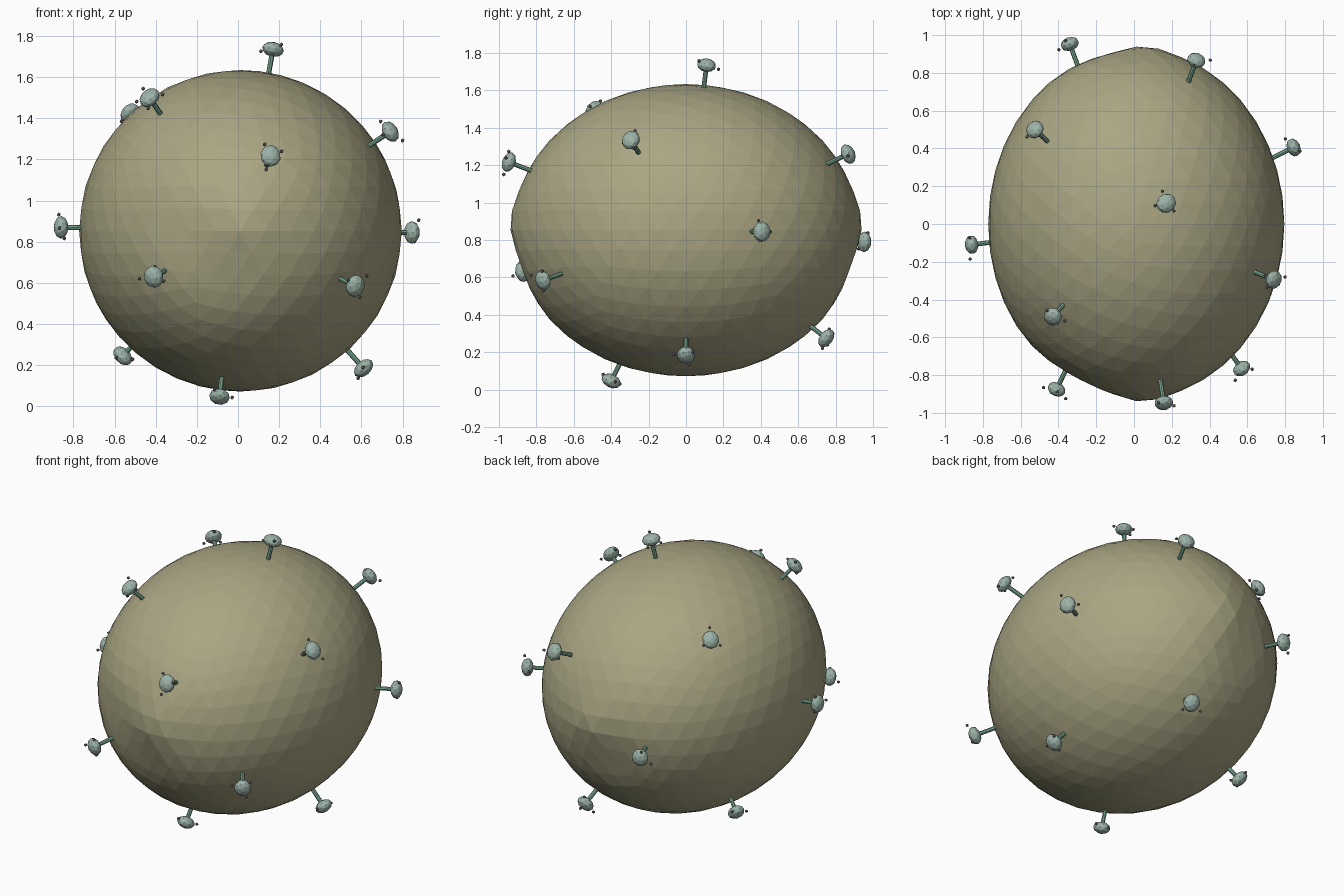
import bpy, bmesh, math, random
from mathutils import Vector, Matrix

if "Cube" in bpy.data.objects:
    bpy.data.objects.remove(bpy.data.objects["Cube"])

random.seed(4)
CENTER = Vector((0.012, 0, 0.853))


def material(name, rgb):
    m = bpy.data.materials.new(name)
    m.diffuse_color = (*rgb, 1)
    m.use_nodes = True
    m.node_tree.nodes["Principled BSDF"].inputs["Base Color"].default_value = m.diffuse_color
    return m


def finish(bm, name, mat):
    me = bpy.data.meshes.new(name)
    bm.to_mesh(me)
    bm.free()
    me.materials.append(mat)
    ob = bpy.data.objects.new(name, me)
    bpy.context.collection.objects.link(ob)
    return ob


def gauss(dx, dz, w):
    return math.exp(-(dx * dx + dz * dz) / (w * w))


# lemon-shaped body: faceted ball stretched along y, small tips and dented lower ends
bm = bmesh.new()
bmesh.ops.create_icosphere(bm, subdivisions=4, radius=1)
for v in bm.verts:
    x, y, z = v.co
    side = math.copysign(1, y)
    stretch = 0.925 + 0.025 * gauss(x - 0.05, z - 0.04, 0.17)
    dent = 0.03 * gauss(x + 0.15, z + 0.25, 0.25) * min(1, abs(y) * 2)
    if y < 0:
        dent += 0.03 * gauss(x + 0.45, z, 0.25) * min(1, -y * 2)
    v.co = CENTER + Vector((x * 0.784, y * stretch - side * dent, z * 0.781))
finish(bm, "body", material("body_olive", (0.40, 0.38, 0.23)))

# centres of the stalk heads
HEADS = [
    (0.17, 0.11, 1.735), (0.74, -0.295, 1.335), (0.845, 0.405, 0.845),
    (0.57, -0.765, 0.585), (0.61, 0.0, 0.185), (-0.09, -0.40, 0.047),
    (-0.56, 0.29, 0.245), (-0.41, -0.875, 0.63), (-0.86, -0.11, 0.87),
    (-0.43, -0.49, 1.50), (-0.525, 0.50, 1.425), (0.158, -0.947, 1.217),
    (0.33, 0.867, 1.26), (-0.34, 0.953, 0.79), (0.19, 0.75, 0.275),
]

stems, heads, beads = bmesh.new(), bmesh.new(), bmesh.new()
for p in HEADS:
    p = Vector(p)
    d = (p - CENTER).normalized()
    place = Matrix.Translation(p) @ d.to_track_quat('Z', 'Y').to_matrix().to_4x4()
    # stem runs from inside the body to the head
    bmesh.ops.create_cone(stems, cap_ends=True, segments=8, radius1=0.0125,
                          radius2=0.0125, depth=0.14,
                          matrix=place @ Matrix.Translation((0, 0, -0.07)))
    # flattened head
    bmesh.ops.create_icosphere(heads, subdivisions=2, radius=1,
                               matrix=place @ Matrix.Diagonal((0.05, 0.055, 0.036, 1)))
    # loose beads around the head
    a = random.uniform(0, 6.28)
    for i in range(3):
        t = a + i * 2.094 + random.uniform(-0.4, 0.4)
        r = random.uniform(0.045, 0.075)
        off = (r * math.cos(t), r * math.sin(t), random.uniform(-0.03, 0.03))
        q = place @ Vector(off)
        if q.z > 0.015 and abs(q.y) < 0.99:
            bmesh.ops.create_icosphere(beads, subdivisions=1, radius=0.01,
                                       matrix=Matrix.Translation(q))

finish(stems, "stalk_stems", material("stem_green", (0.20, 0.40, 0.29)))
finish(heads, "stalk_heads", material("head_green", (0.33, 0.45, 0.39)))
finish(beads, "small_beads", material("bead_grey", (0.24, 0.21, 0.20)))
